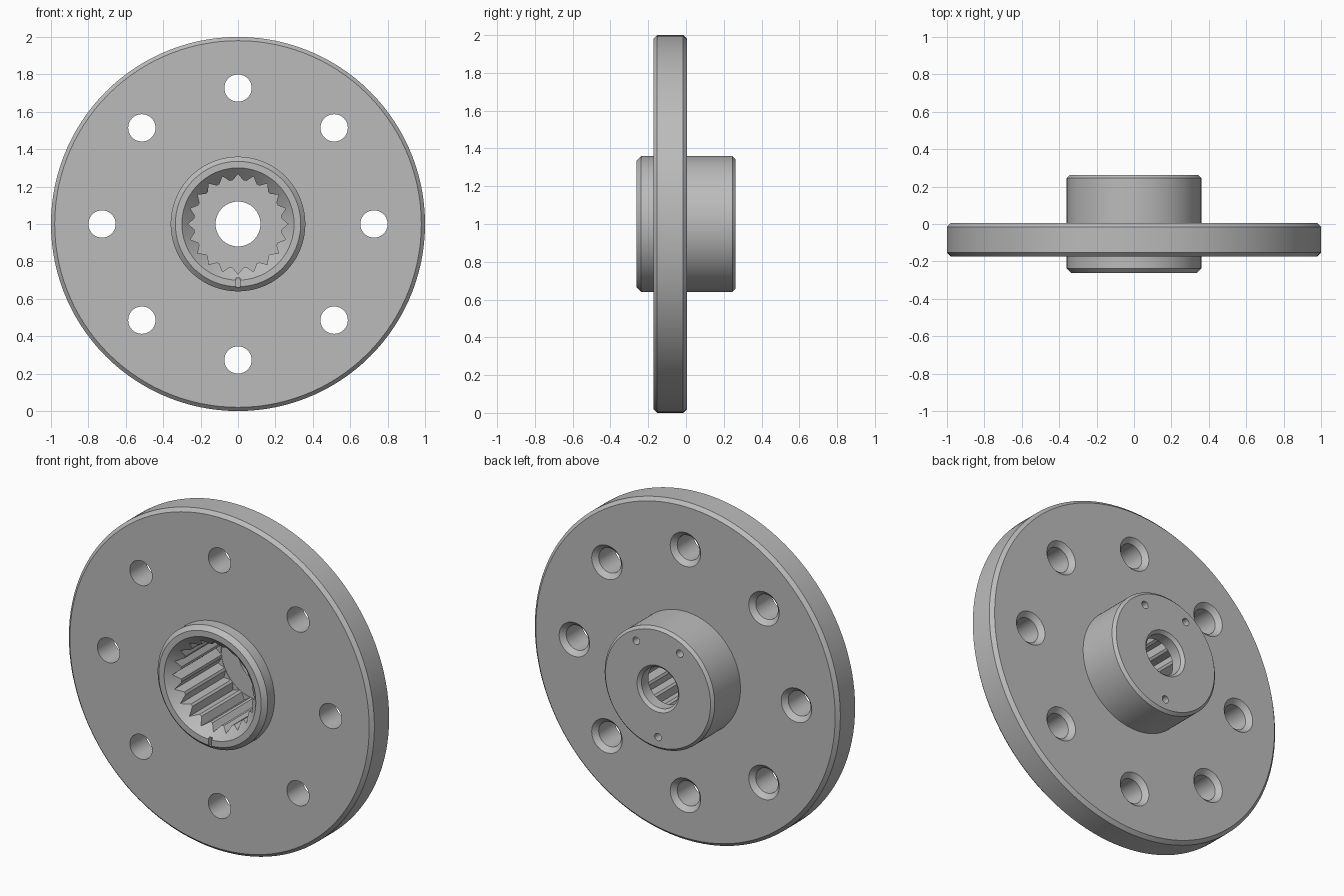
import bpy, bmesh, math
from mathutils import Vector

cube = bpy.data.objects.get("Cube")
if cube:
    bpy.data.objects.remove(cube, do_unlink=True)

steel = bpy.data.materials.new("grey steel")
steel.use_nodes = True
grey = (0.5, 0.5, 0.5, 1)
steel.diffuse_color = grey
steel.node_tree.nodes["Principled BSDF"].inputs["Base Color"].default_value = grey

CENTRE = Vector((0, 0, 1))
FRONT, BACK = -0.262, 0.262          # hub faces
DISC_FRONT, DISC_BACK = -0.173, 0.005
FLOOR = 0.18                         # end of the splined socket


def polar(radius, angle, y=0.0):
    """Point around the y axis, angle measured from the top."""
    return Vector((radius * math.sin(angle), y, radius * math.cos(angle)))


def make_object(name, bm):
    bmesh.ops.recalc_face_normals(bm, faces=bm.faces)
    mesh = bpy.data.meshes.new(name)
    bm.to_mesh(mesh)
    bm.free()
    mesh.materials.append(steel)
    obj = bpy.data.objects.new(name, mesh)
    bpy.context.collection.objects.link(obj)
    return obj


def turned(name, profile, segments, centre=CENTRE, closed=False):
    """Revolve (radius, y) points about y: a closed ring or a capped solid."""
    bm = bmesh.new()
    rings = [[bm.verts.new(centre + polar(r, math.tau * i / segments, y))
              for i in range(segments)] for r, y in profile]
    pairs = list(zip(rings, rings[1:]))
    if closed:
        pairs.append((rings[-1], rings[0]))
    else:
        bm.faces.new(rings[0])
        bm.faces.new(rings[-1])
    for a, b in pairs:
        for i in range(segments):
            j = (i + 1) % segments
            bm.faces.new((a[i], a[j], b[j], b[i]))
    return make_object(name, bm)


# Flange disc and hub, turned as one piece with socket and rear bore
flange = turned("flange_and_hub", [
    (0.30, FRONT), (0.335, FRONT), (0.36, FRONT + 0.025), (0.36, DISC_FRONT),
    (0.98, DISC_FRONT), (1.0, DISC_FRONT + 0.02),
    (1.0, DISC_BACK - 0.02), (0.98, DISC_BACK),
    (0.36, DISC_BACK), (0.36, BACK - 0.016), (0.344, BACK),
    (0.137, BACK), (0.12, BACK - 0.017), (0.12, FLOOR),
    (0.235, FLOOR), (0.235, FRONT + 0.065)], 120, closed=True)

cutters = []

# Spline grooves: a star prism with 20 points
TEETH = 20
bm = bmesh.new()
star = [[bm.verts.new(CENTRE + polar(0.228 if i % 2 else 0.268, math.pi * i / TEETH, y))
         for i in range(2 * TEETH)] for y in (FRONT - 0.01, FLOOR - 0.002)]
bm.faces.new(star[0])
bm.faces.new(star[1])
for i in range(2 * TEETH):
    j = (i + 1) % (2 * TEETH)
    bm.faces.new((star[0][i], star[0][j], star[1][j], star[1][i]))
cutters.append(make_object("spline_cutter", bm))

# Eight bolt holes, countersunk at the back
for i in range(8):
    spot = CENTRE + polar(0.727, math.tau * i / 8)
    cutters.append(turned("bolt_hole_cutter", [
        (0.073, DISC_FRONT - 0.05), (0.073, DISC_BACK - 0.027),
        (0.10, DISC_BACK), (0.10, DISC_BACK + 0.05)], 40, spot))

# Three blind pin holes in the back of the hub
for degrees in (-30, 30, 180):
    spot = CENTRE + polar(0.285, math.radians(degrees))
    cutters.append(turned("pin_hole_cutter", [
        (0.022, BACK - 0.06), (0.022, BACK + 0.05)], 20, spot))

# Index notch at the bottom of the front rim
bm = bmesh.new()
bmesh.ops.create_cube(bm, size=1)
for v in bm.verts:
    v.co = Vector((v.co.x * 0.022, FRONT + v.co.y * 0.06, 0.685 + v.co.z * 0.05))
cutters.append(make_object("notch_cutter", bm))

# Cut everything, then discard the cutters
for cutter in cutters:
    cutter.hide_render = True
    cut = flange.modifiers.new(cutter.name, "BOOLEAN")
    cut.operation = "DIFFERENCE"
    cut.solver = "EXACT"
    cut.object = cutter
bpy.context.view_layer.update()
result = flange.evaluated_get(bpy.context.evaluated_depsgraph_get())
finished = bpy.data.meshes.new_from_object(result)
flange.modifiers.clear()
flange.data = finished
for cutter in cutters:
    bpy.data.objects.remove(cutter, do_unlink=True)

# Smooth round walls, crisp machined edges
bpy.ops.object.select_all(action="DESELECT")
flange.select_set(True)
bpy.context.view_layer.objects.active = flange
bpy.ops.object.shade_smooth_by_angle(angle=math.radians(25))
